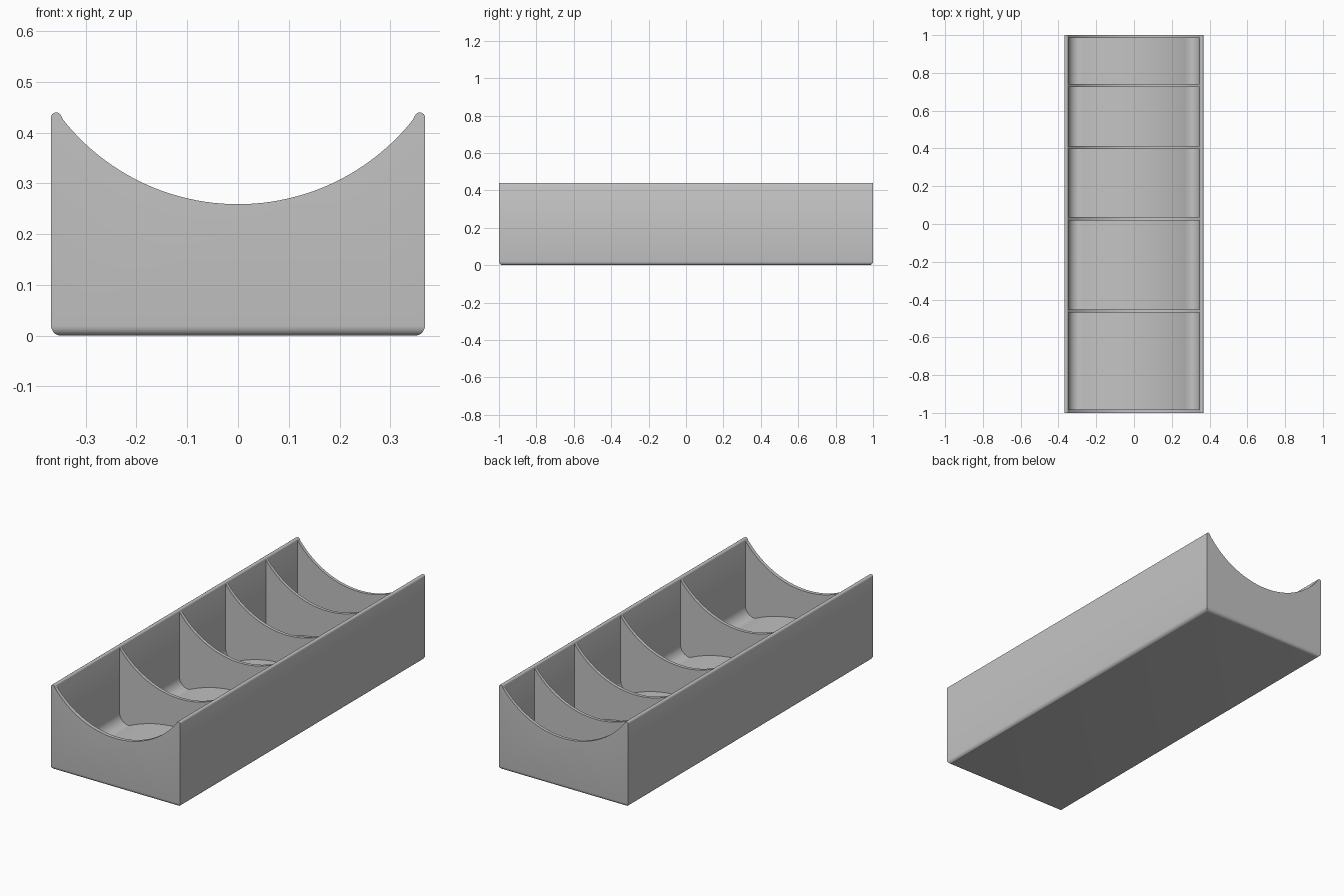
import bpy, bmesh, math

if "Cube" in bpy.data.objects:
    bpy.data.objects.remove(bpy.data.objects["Cube"])

HALF_W, WALL_X = 0.3685, 0.348       # outer and inner half widths
ARC_R, ARC_Z = 0.44, 0.699           # scooped top edge
# y limits of the five compartments
BAYS = [(-0.981, -0.469), (-0.452, 0.019), (0.036, 0.396), (0.413, 0.724), (0.740, 0.984)]

grey = bpy.data.materials.new("grey plastic")
grey.diffuse_color = (0.55, 0.55, 0.55, 1)
grey.use_nodes = True
grey.node_tree.nodes["Principled BSDF"].inputs["Base Color"].default_value = grey.diffuse_color


def mirrored(right_half):
    """Close a half profile (listed top centre to bottom centre) across x = 0."""
    return right_half + [(-x, z) for x, z in reversed(right_half) if x > 1e-6]


def extrude_profile(bm, profile, y0, y1):
    """Add a closed prism with an x-z profile running along y."""
    a = [bm.verts.new((x, y0, z)) for x, z in profile]
    b = [bm.verts.new((x, y1, z)) for x, z in profile]
    n = len(profile)
    bm.faces.new(a)
    bm.faces.new(b[::-1])
    for i in range(n):
        bm.faces.new((a[i], b[i], b[(i + 1) % n], a[(i + 1) % n]))


def make_object(name, bm):
    bmesh.ops.recalc_face_normals(bm, faces=bm.faces[:])
    mesh = bpy.data.meshes.new(name)
    bm.to_mesh(mesh)
    bm.free()
    mesh.materials.append(grey)
    obj = bpy.data.objects.new(name, mesh)
    bpy.context.collection.objects.link(obj)
    return obj


# Tray body: scooped top, small rounded lips on the long sides
arc_end = math.asin(0.345 / ARC_R)
half = []
for i in range(25):
    t = arc_end * i / 24
    half.append((ARC_R * math.sin(t), ARC_Z - ARC_R * math.cos(t)))
half += [(0.349, 0.4345), (0.352, 0.438), (0.357, 0.440), (0.362, 0.4392),
         (0.3665, 0.436), (HALF_W, 0.431), (HALF_W, 0.0)]
bm = bmesh.new()
extrude_profile(bm, mirrored(half), -1, 1)
bottom = [e for e in bm.edges if all(abs(v.co.z) < 1e-6 for v in e.verts)]
bmesh.ops.bevel(bm, geom=bottom, offset=0.02, segments=5, profile=0.5, affect='EDGES')
tray = make_object("tray", bm)

# Compartment cutters: crowned floor and rounded lower side corners
CROWN_R, CROWN_Z, VALLEY_X, FILLET = 0.70, 0.108, 0.294, 0.054
half = [(WALL_X, 0.6)]
valley_z = CROWN_Z - CROWN_R + math.sqrt(CROWN_R ** 2 - VALLEY_X ** 2)
for i in range(9):
    t = math.pi / 2 * i / 8
    half.append((VALLEY_X + FILLET * math.cos(t), valley_z + FILLET * (1 - math.sin(t))))
for i in range(11, -1, -1):
    x = VALLEY_X * i / 12
    half.append((x, CROWN_Z - CROWN_R + math.sqrt(CROWN_R ** 2 - x * x)))
bm = bmesh.new()
for y0, y1 in BAYS:
    extrude_profile(bm, mirrored(half), y0, y1)
cutter = make_object("compartment_cutter", bm)
cutter.hide_render = True

# Hollow out the compartments
mod = tray.modifiers.new("compartments", 'BOOLEAN')
mod.operation, mod.solver, mod.object = 'DIFFERENCE', 'EXACT', cutter
bpy.context.view_layer.objects.active = tray
tray.select_set(True)
bpy.ops.object.modifier_apply(modifier=mod.name)
bpy.data.objects.remove(cutter)
bpy.ops.object.shade_smooth_by_angle(angle=math.radians(35))
